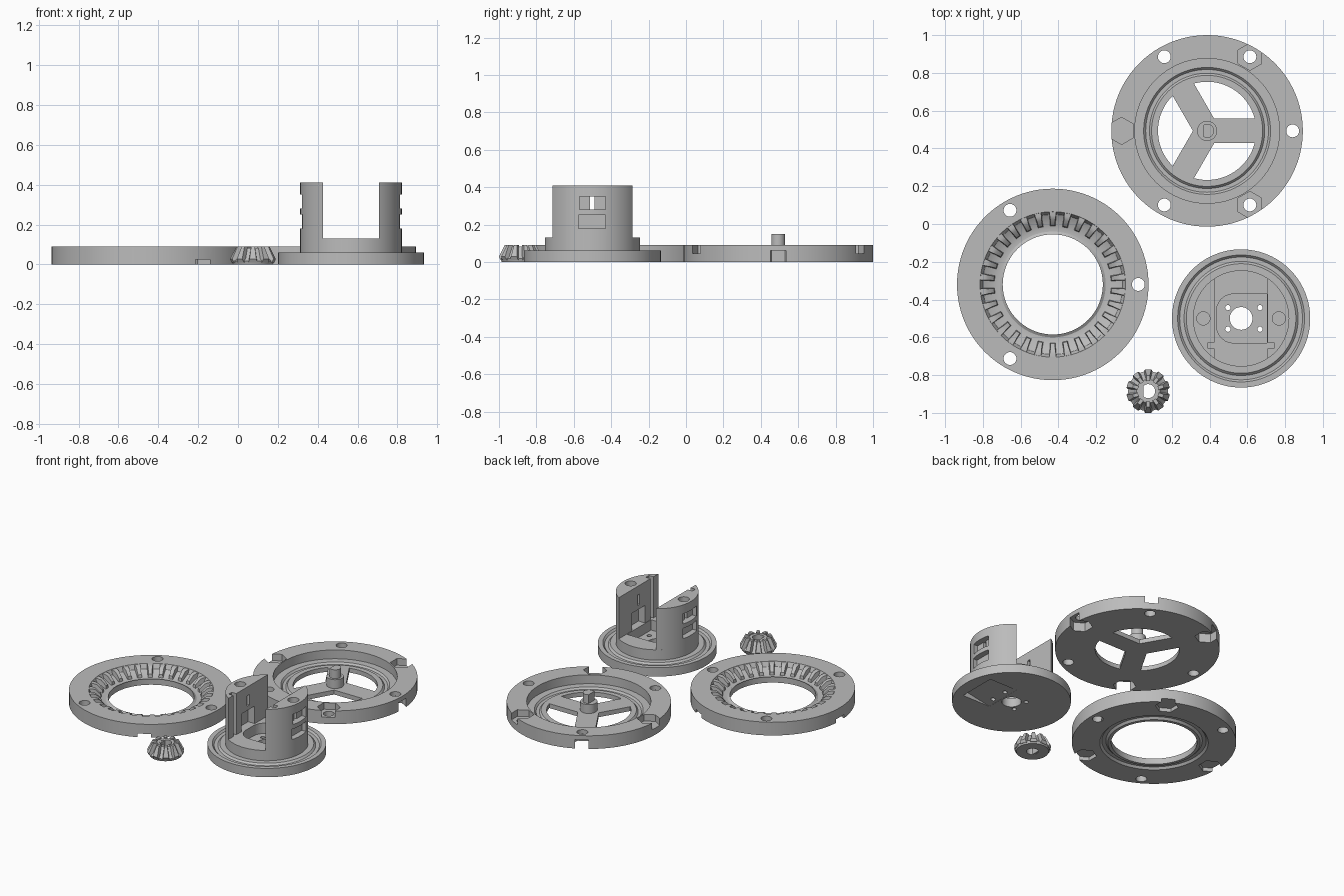
import bpy, bmesh
from math import sin, cos, acos, pi, radians
from mathutils import Matrix, Vector

if "Cube" in bpy.data.objects:
    bpy.data.objects.remove(bpy.data.objects["Cube"])

grey = bpy.data.materials.new("plain_grey")
grey.diffuse_color = (0.5, 0.5, 0.5, 1)
grey.use_nodes = True
grey.node_tree.nodes["Principled BSDF"].inputs["Base Color"].default_value = grey.diffuse_color


def finish(name, bm, at=(0, 0)):
    bmesh.ops.recalc_face_normals(bm, faces=bm.faces)
    me = bpy.data.meshes.new(name)
    bm.to_mesh(me)
    bm.free()
    me.materials.append(grey)
    ob = bpy.data.objects.new(name, me)
    ob.location = (at[0], at[1], 0)
    bpy.context.collection.objects.link(ob)
    return ob


def lathe(name, profile, at, n=96):
    """Closed (r, z) outline turned around the vertical axis."""
    bm = bmesh.new()
    rings = [[bm.verts.new((r * cos(2 * pi * i / n), r * sin(2 * pi * i / n), z))
              for r, z in profile] for i in range(n)]
    m = len(profile)
    for i in range(n):
        a, b = rings[i], rings[(i + 1) % n]
        for j in range(m):
            k = (j + 1) % m
            bm.faces.new((a[j], b[j], b[k], a[k]))
    return finish(name, bm, at)


def prism(name, pts, z0, z1, at=(0, 0)):
    bm = bmesh.new()
    lo = [bm.verts.new((x, y, z0)) for x, y in pts]
    hi = [bm.verts.new((x, y, z1)) for x, y in pts]
    bm.faces.new(lo)
    bm.faces.new(hi)
    for i in range(len(pts)):
        j = (i + 1) % len(pts)
        bm.faces.new((lo[i], lo[j], hi[j], hi[i]))
    return finish(name, bm, at)


def polar(r, a, c=(0, 0)):
    return (c[0] + r * cos(radians(a)), c[1] + r * sin(radians(a)))


def circle(r, c=(0, 0), n=32, start=0):
    return [polar(r, start + 360 * i / n, c) for i in range(n)]


def rect(x0, x1, y0, y1):
    return [(x0, y0), (x1, y0), (x1, y1), (x0, y1)]


def segment(r, chord, s=1, n=40):
    """Part of a circle lying beyond a chord."""
    a = acos(chord / r)
    return [(s * r * cos(-a + 2 * a * i / n), r * sin(-a + 2 * a * i / n))
            for i in range(n + 1)]


def cut(ob, pts, z0, z1, at):
    apply_cut(ob, prism("cutter", pts, z0, z1, at))


def apply_cut(ob, cutter):
    cutter.hide_render = True
    mod = ob.modifiers.new("cut", 'BOOLEAN')
    mod.operation, mod.solver, mod.object = 'DIFFERENCE', 'EXACT', cutter
    bpy.context.view_layer.objects.active = ob
    bpy.ops.object.modifier_apply(modifier=mod.name)
    bpy.data.objects.remove(cutter)


def gear_teeth(name, section, count, at):
    """section: (radius, z, width) outline of one tooth, repeated around."""
    bm = bmesh.new()
    for i in range(count):
        rot = Matrix.Rotation(2 * pi * (i + 0.5) / count, 3, 'Z')
        a = [bm.verts.new(rot @ Vector((r, -w / 2, z))) for r, z, w in section]
        b = [bm.verts.new(rot @ Vector((r, w / 2, z))) for r, z, w in section]
        bm.faces.new(a)
        bm.faces.new(b)
        for j in range(len(a)):
            k = (j + 1) % len(a)
            bm.faces.new((a[j], a[k], b[k], b[j]))
    return finish(name, bm, at)


PLATE_R, BOLT_R = 0.507, 0.453

# Ring gear with bevel seat, ball race underneath, bolt holes and nut pockets
C = (-0.43, -0.32)
ring = lathe("ring_gear_plate", [
    (0.265, 0), (0.285, 0), (0.298, 0.014), (0.322, 0.014), (0.335, 0),
    (PLATE_R, 0), (PLATE_R, 0.09), (0.385, 0.09), (0.37, 0.06), (0.315, 0.03),
    (0.28, 0.03), (0.265, 0.04)], C)
for a in (0, 120, 240):
    cut(ring, circle(0.034, polar(BOLT_R, a)), -0.1, 0.2, C)
    cut(ring, circle(0.072, polar(BOLT_R, a + 60), 6, a + 90), -0.1, 0.025, C)
gear_teeth("ring_gear_teeth", [
    (0.39, 0.088, 0.036), (0.365, 0.088, 0.032), (0.345, 0.082, 0.026),
    (0.312, 0.05, 0.022), (0.308, 0.025, 0.03), (0.39, 0.04, 0.046)], 30, C)

# Lower holder with deep recess, ball race and alternating nut pockets
C = (0.387, 0.493)
holder = lathe("holder_plate", [
    (0.26, 0), (PLATE_R, 0), (PLATE_R, 0.09), (0.383, 0.09), (0.383, 0.03),
    (0.336, 0.03), (0.325, 0.018), (0.305, 0.018), (0.294, 0.03), (0.26, 0.03)], C)
for a in range(0, 360, 60):
    cut(holder, circle(0.034, polar(BOLT_R, a)), -0.1, 0.2, C)
    z0, z1 = (0.045, 0.2) if a % 120 else (-0.1, 0.06)
    cut(holder, circle(0.072, polar(BOLT_R, a), 6, a + 30), z0, z1, C)

# Three spokes as one piece, with hub and flat-sided shaft
star = []
for a in (0, 120, 240):
    for r, w in ((0.263, -0.065), (0.263, 0.065)):
        p = Matrix.Rotation(radians(a), 2) @ Vector((r, w))
        star.append((p.x, p.y))
    star.append(polar(0.075, a + 60))
prism("holder_spokes", star, 0, 0.03, C)
prism("hub", circle(0.053), 0.028, 0.09, C)
prism("drive_shaft", segment(0.037, -0.02), 0.088, 0.15, C)

# Turntable base with flange, ball race and motor seat
C = (0.567, -0.5)
base = lathe("turntable_base", [
    (0.06, 0), (0.366, 0), (0.366, 0.06), (0.336, 0.06), (0.325, 0.048),
    (0.302, 0.048), (0.29, 0.06), (0.255, 0.06), (0.255, 0.13), (0.06, 0.13)], C)
seat = [(0.137, -0.13), (0.137, 0.13)]
seat += [polar(0.09, a, (-0.04, 0.04)) for a in range(90, 181, 15)]
seat += [polar(0.09, a, (-0.04, -0.04)) for a in range(180, 271, 15)]
cut(base, seat, 0.06, 0.2, C)
for x in (-0.07, 0.1):
    for y in (-0.057, 0.057):
        cut(base, circle(0.014, (x, y), 16), -0.1, 0.2, C)

# Sloping pocket under the base
bm = bmesh.new()
a, b = ([bm.verts.new((x, y, z)) for x, z in
         ((0.07, -0.02), (0.07, 0.001), (0.28, 0.04), (0.28, -0.02))]
        for y in (-0.13, 0.13))
bm.faces.new(a)
bm.faces.new(b)
for i in range(4):
    j = (i + 1) % 4
    bm.faces.new((a[i], a[j], b[j], b[i]))
apply_cut(base, finish("cutter", bm, C))

# Upright columns with bolt holes, windows, slits and cable channels
for s, side in ((-1, "left"), (1, "right")):
    col = prism(side + "_column", segment(0.255, 0.14, s), 0.13, 0.41, C)

    def box(x0, x1, y0, y1, z0, z1):
        cut(col, rect(s * x0, s * x1, y0, y1), z0, z1, C)

    cut(col, circle(0.035, (s * 0.2, 0)), 0.37, 0.5, C)
    box(0.215, 0.3, -0.07, 0.07, 0.28, 0.35)
    box(0.1, 0.3, -0.012, 0.012, 0.28, 0.35)
    box(0.215, 0.3, -0.075, 0.07, 0.18, 0.25)
    box(0.1, 0.19, -0.07, 0.07, 0.1, 0.25)
    box(0.12, 0.175, -0.16, -0.128, 0.1, 0.5)

# Pinion with tapered teeth and flat-sided bore
C = (0.075, -0.885)
lathe("pinion_body", [(0.037, 0), (0.1, 0), (0.106, 0.018), (0.09, 0.03),
                      (0.062, 0.082), (0.037, 0.082)], C, 48)
prism("pinion_bore_flat", segment(0.039, 0.024, -1, 10), 0.001, 0.08, C)
gear_teeth("pinion_teeth", [
    (0.07, 0.01, 0.04), (0.106, 0.01, 0.044), (0.115, 0.028, 0.034),
    (0.084, 0.09, 0.018), (0.055, 0.09, 0.02), (0.055, 0.07, 0.024)], 10, C)

# Smooth the round walls and keep the crisp edges
bpy.ops.object.select_all(action='SELECT')
bpy.context.view_layer.objects.active = ring
bpy.ops.object.shade_smooth_by_angle(angle=radians(30))
